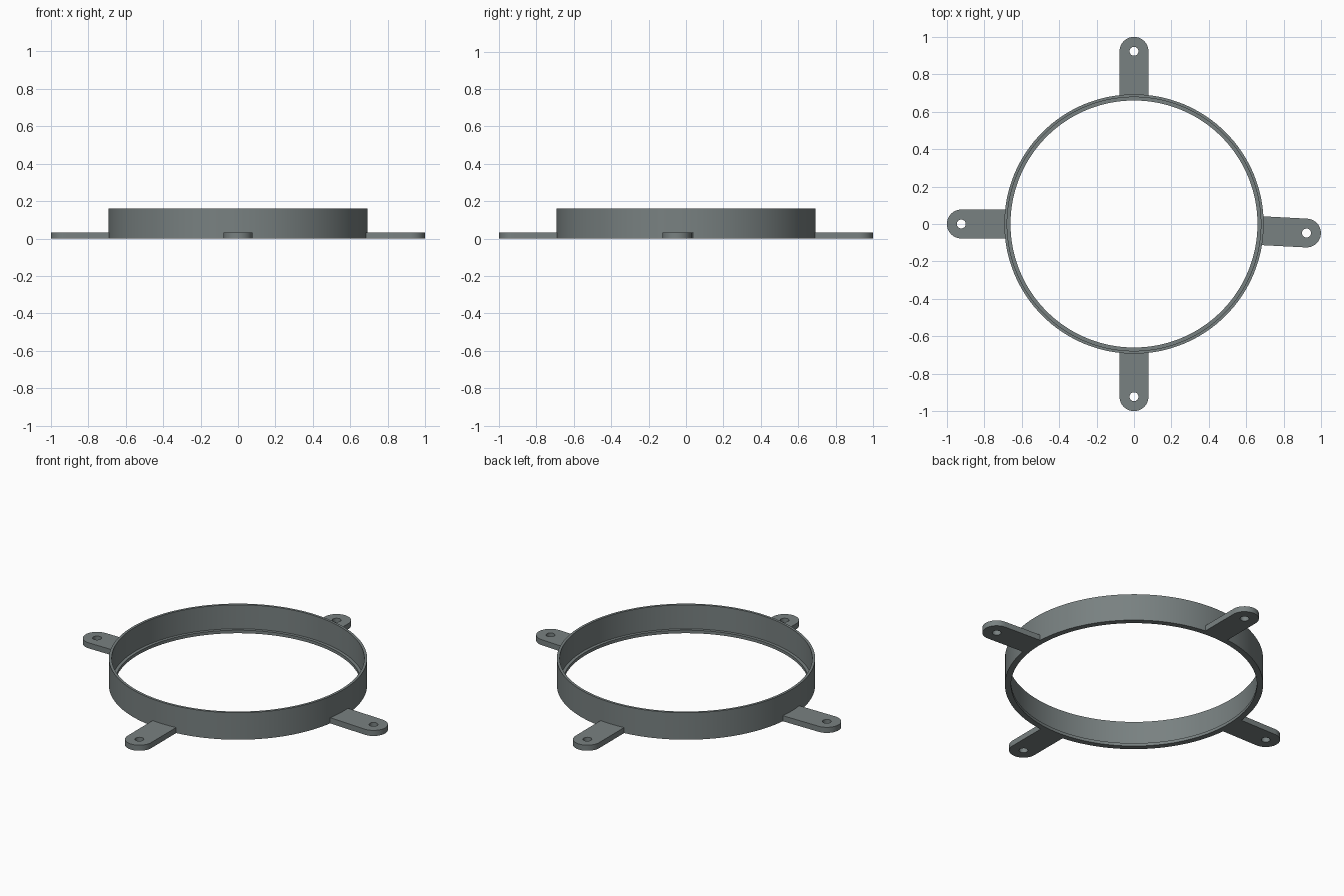
import bpy, bmesh
from math import sin, cos, pi, radians, asin

if "Cube" in bpy.data.objects:
    bpy.data.objects.remove(bpy.data.objects["Cube"])

grey = bpy.data.materials.new("slate grey")
grey.diffuse_color = (0.19, 0.22, 0.22, 1)
grey.use_nodes = True
grey.node_tree.nodes["Principled BSDF"].inputs["Base Color"].default_value = grey.diffuse_color

R_OUT, R_WALL, R_LIP = 0.693, 0.678, 0.66
HEIGHT, LIP_H = 0.16, 0.018
TAB_H, TAB_R, HOLE_X, HOLE_R = 0.033, 0.077, 0.923, 0.024


def finish(bm, name):
    bmesh.ops.recalc_face_normals(bm, faces=bm.faces)
    mesh = bpy.data.meshes.new(name)
    bm.to_mesh(mesh)
    bm.free()
    mesh.materials.append(grey)
    obj = bpy.data.objects.new(name, mesh)
    bpy.context.collection.objects.link(obj)
    bpy.ops.object.select_all(action='DESELECT')
    obj.select_set(True)
    bpy.context.view_layer.objects.active = obj
    bpy.ops.object.shade_smooth_by_angle(angle=radians(30))
    return obj


# Ring: stepped cross-section swept around the axis, with a small inner lip
def make_ring(segments=128):
    profile = [(R_LIP, 0), (R_OUT, 0), (R_OUT, HEIGHT), (R_WALL, HEIGHT),
               (R_WALL, LIP_H), (R_LIP, LIP_H)]
    bm = bmesh.new()
    loops = []
    for i in range(segments):
        a = 2 * pi * i / segments
        loops.append([bm.verts.new((r * cos(a), r * sin(a), z)) for r, z in profile])
    n = len(profile)
    for i in range(segments):
        a, b = loops[i], loops[(i + 1) % segments]
        for j in range(n):
            k = (j + 1) % n
            bm.faces.new((a[j], b[j], b[k], a[k]))
    return finish(bm, "ring")


# Mounting tab: rounded outer end, arc seated in the ring wall, screw hole
def make_tab(name, angle):
    bm = bmesh.new()

    def loop(points):
        vs = [bm.verts.new((x, y, 0)) for x, y in points]
        return [bm.edges.new((v, vs[(i + 1) % len(vs)])) for i, v in enumerate(vs)]

    seat = R_OUT - 0.004
    half = asin(TAB_R / seat)
    outline = [(HOLE_X + TAB_R * cos(t), TAB_R * sin(t))
               for t in (-pi / 2 + pi * i / 24 for i in range(25))]
    outline += [(seat * cos(t), seat * sin(t))
                for t in (half - 2 * half * i / 8 for i in range(9))]
    hole = [(HOLE_X + HOLE_R * cos(2 * pi * i / 24), HOLE_R * sin(2 * pi * i / 24))
            for i in range(24)]
    edges = loop(outline) + loop(hole)
    bmesh.ops.triangle_fill(bm, edges=edges, use_beauty=True)
    geo = bmesh.ops.extrude_face_region(bm, geom=bm.faces[:], use_keep_orig=True)
    top = [g for g in geo["geom"] if isinstance(g, bmesh.types.BMVert)]
    bmesh.ops.translate(bm, verts=top, vec=(0, 0, TAB_H))
    finish(bm, name).rotation_euler.z = radians(angle)


make_ring()
# The right-hand tab sits three degrees off the axis
for tab_name, tab_angle in (("right_tab", -3), ("back_tab", 90),
                            ("left_tab", 180), ("front_tab", 270)):
    make_tab(tab_name, tab_angle)
